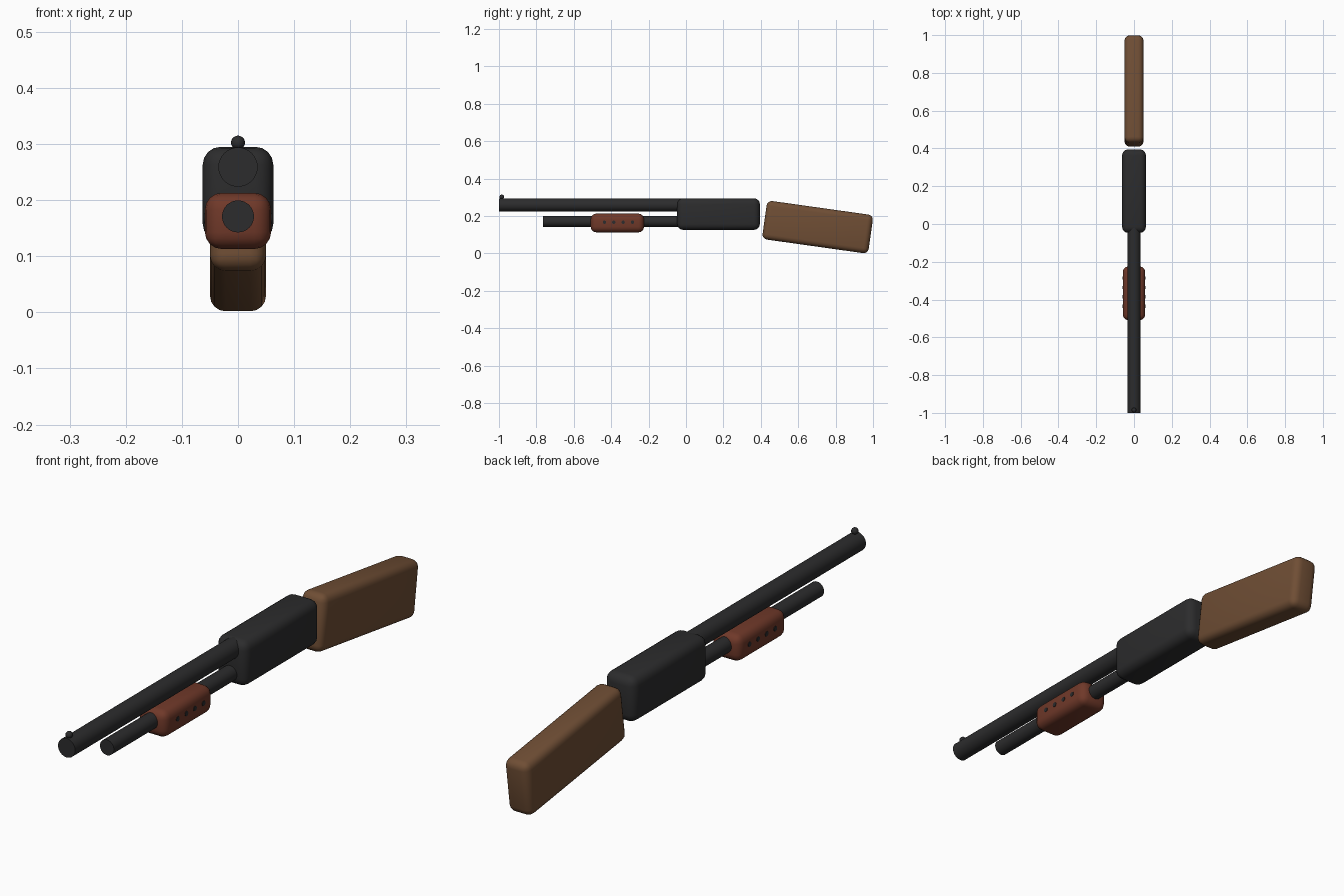
import bpy, math

if "Cube" in bpy.data.objects:
    bpy.data.objects.remove(bpy.data.objects["Cube"])


def material(name, rgb):
    m = bpy.data.materials.new(name)
    m.diffuse_color = (*rgb, 1.0)
    m.use_nodes = True
    m.node_tree.nodes["Principled BSDF"].inputs["Base Color"].default_value = m.diffuse_color
    return m


STEEL = material("dark steel", (0.025, 0.025, 0.026))
WOOD = material("brown wood", (0.16, 0.076, 0.035))
GRIP = material("red brown wood", (0.16, 0.04, 0.022))


def finish(ob, name, mat):
    ob.name = name
    ob.data.materials.append(mat)
    bpy.ops.object.shade_smooth_by_angle(angle=math.radians(40))
    return ob


def rounded_box(name, size, loc, mat, bevel, tilt=0.0):
    bpy.ops.mesh.primitive_cube_add(size=1, location=loc)
    ob = bpy.context.object
    ob.scale = size
    bpy.ops.object.transform_apply(location=False, rotation=False, scale=True)
    mod = ob.modifiers.new("round", 'BEVEL')
    mod.width = bevel
    mod.segments = 4
    bpy.ops.object.modifier_apply(modifier=mod.name)
    ob.rotation_euler.x = tilt
    return finish(ob, name, mat)


def rod(name, radius, length, loc, rot, mat, sides=32):
    bpy.ops.mesh.primitive_cylinder_add(vertices=sides, radius=radius, depth=length,
                                        location=loc, rotation=rot)
    return finish(bpy.context.object, name, mat)


ALONG_Y = (math.pi / 2, 0, 0)
ALONG_X = (0, math.pi / 2, 0)

# Barrel and magazine tube, both running into the receiver
rod("barrel", 0.035, 1.0, (0, -0.5, 0.259), ALONG_Y, STEEL)
rod("magazine_tube", 0.0285, 0.765, (0, -0.3825, 0.171), ALONG_Y, STEEL)

# Bead sight at the muzzle
bpy.ops.mesh.primitive_uv_sphere_add(segments=16, ring_count=10, radius=0.0125,
                                     location=(0, -0.985, 0.3025))
finish(bpy.context.object, "bead_sight", STEEL)

# Receiver, sliding grip and tilted stock
rounded_box("receiver", (0.126, 0.442, 0.169), (0, 0.174, 0.2105), STEEL, 0.032)
rounded_box("pump_grip", (0.118, 0.285, 0.1), (0, -0.367, 0.163), GRIP, 0.03)
rounded_box("stock", (0.1, 0.573, 0.208), (0, 0.704, 0.141), WOOD, 0.028,
            math.radians(-8))

# Row of dark pins through the grip, showing on both sides
for i in range(4):
    rod(f"grip_pin_{i + 1}", 0.009, 0.122, (0, -0.436 + 0.05 * i, 0.167),
        ALONG_X, STEEL, 16)
